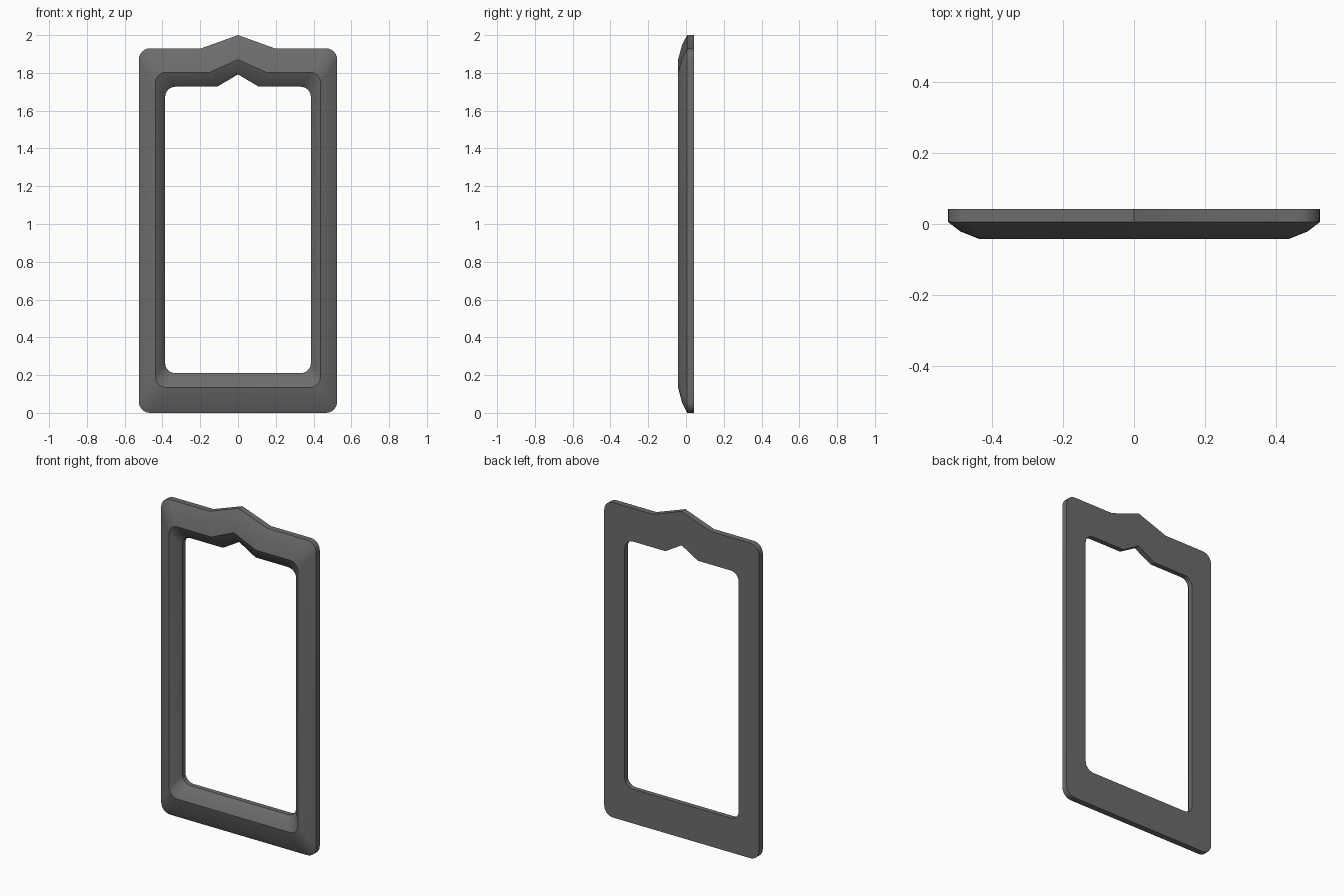
import bpy, bmesh, math

if "Cube" in bpy.data.objects:
    bpy.data.objects.remove(bpy.data.objects["Cube"])

CORNER_STEPS = 6

mat = bpy.data.materials.new("dark grey")
mat.diffuse_color = (0.15, 0.15, 0.15, 1)
mat.use_nodes = True
mat.node_tree.nodes["Principled BSDF"].inputs["Base Color"].default_value = mat.diffuse_color


def outline(hw, bottom, top, peak, shoulder, r):
    """Rounded rectangle with a small gable on top, as (x, z) points."""
    pts = []

    def corner(cx, cz, start):
        for i in range(CORNER_STEPS + 1):
            a = math.radians(start + 90 * i / CORNER_STEPS)
            pts.append((cx + r * math.cos(a), cz + r * math.sin(a)))

    corner(-hw + r, bottom + r, 180)
    corner(hw - r, bottom + r, 270)
    corner(hw - r, top - r, 0)
    pts.extend([(shoulder, top), (0, peak), (-shoulder, top)])
    corner(-hw + r, top - r, 90)
    return pts


def mix(a, b, t):
    return [(p[0] + (q[0] - p[0]) * t, p[1] + (q[1] - p[1]) * t) for p, q in zip(a, b)]


# Three key outlines of the frame: outer edge, front ridge, opening
outer = outline(0.525, 0.0, 1.93, 2.0, 0.195, 0.06)
ridge = outline(0.437, 0.135, 1.803, 1.87, 0.15, 0.055)
inner = outline(0.386, 0.21, 1.727, 1.792, 0.11, 0.055)

# Cross-section: back, outer wall, bulged bevel, ridge, inner slope, inner wall
rings = [
    (outer, 0.042), (outer, 0.006), (mix(outer, ridge, 0.4), -0.021),
    (ridge, -0.042), (mix(inner, ridge, 0.4), -0.018),
    (inner, 0.012), (inner, 0.042),
]

bm = bmesh.new()
loops = [[bm.verts.new((x, y, z)) for x, z in pts] for pts, y in rings]
for a, b in zip(loops, loops[1:] + loops[:1]):
    for i in range(len(a)):
        j = (i + 1) % len(a)
        bm.faces.new((a[i], a[j], b[j], b[i]))
bmesh.ops.recalc_face_normals(bm, faces=bm.faces)

mesh = bpy.data.meshes.new("door_frame")
bm.to_mesh(mesh)
bm.free()
mesh.materials.append(mat)
frame = bpy.data.objects.new("door_frame", mesh)
bpy.context.collection.objects.link(frame)
bpy.context.view_layer.objects.active = frame
frame.select_set(True)
bpy.ops.object.shade_smooth_by_angle(angle=math.radians(30))
